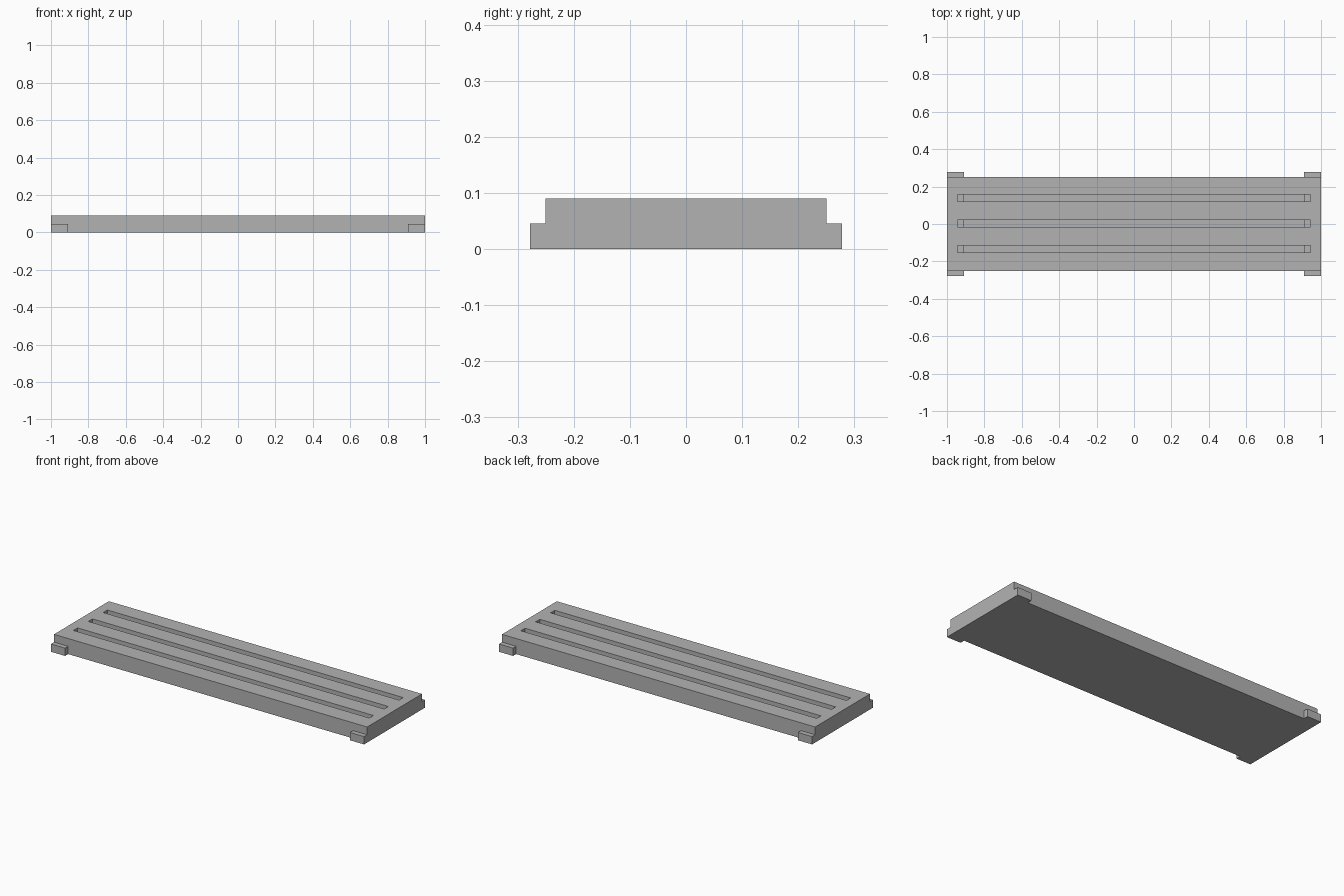
import bpy

if "Cube" in bpy.data.objects:
    bpy.data.objects.remove(bpy.data.objects["Cube"], do_unlink=True)

GREY = (0.45, 0.45, 0.45, 1)
grey = bpy.data.materials.new("plain grey")
grey.use_nodes = True
grey.diffuse_color = GREY
grey.node_tree.nodes["Principled BSDF"].inputs["Base Color"].default_value = GREY


def box(name, low, high):
    """Axis-aligned box between two corners."""
    centre = [(a + b) / 2 for a, b in zip(low, high)]
    bpy.ops.mesh.primitive_cube_add(size=1, location=centre)
    ob = bpy.context.object
    ob.name = name
    ob.scale = [b - a for a, b in zip(low, high)]
    bpy.ops.object.transform_apply(location=True, rotation=False, scale=True)
    ob.data.materials.append(grey)
    return ob


def combine(target, tool, operation):
    """Boolean with a hidden helper."""
    mod = target.modifiers.new(tool.name, "BOOLEAN")
    mod.operation = operation
    mod.solver = "EXACT"
    mod.object = tool
    tool.hide_render = True
    tool.hide_set(True)
    tool.display_type = "WIRE"


HEIGHT = 0.09
plate = box("slotted_plate", (-1, -0.25, 0), (1, 0.25, HEIGHT))

# Three long slots, closed underneath by a thin floor
for i, y in enumerate((-0.133, 0.003, 0.138)):
    slot = box(f"slot_cutter_{i + 1}", (-0.945, y - 0.019, 0.01),
               (0.945, y + 0.019, HEIGHT + 0.05))
    combine(plate, slot, "DIFFERENCE")

# End bars cross under the slot ends and stick out as corner tabs
for name, x0, x1 in (("right_end_bar", -1, -0.91), ("left_end_bar", 0.91, 1)):
    bar = box(name, (x0, -0.278, 0), (x1, 0.278, HEIGHT / 2))
    combine(plate, bar, "UNION")

# Bake the shape and remove the helpers
bpy.context.view_layer.update()
graph = bpy.context.evaluated_depsgraph_get()
shape = bpy.data.meshes.new_from_object(plate.evaluated_get(graph))
helpers = [m.object for m in plate.modifiers]
plate.modifiers.clear()
plate.data = shape
for ob in helpers:
    bpy.data.objects.remove(ob, do_unlink=True)
